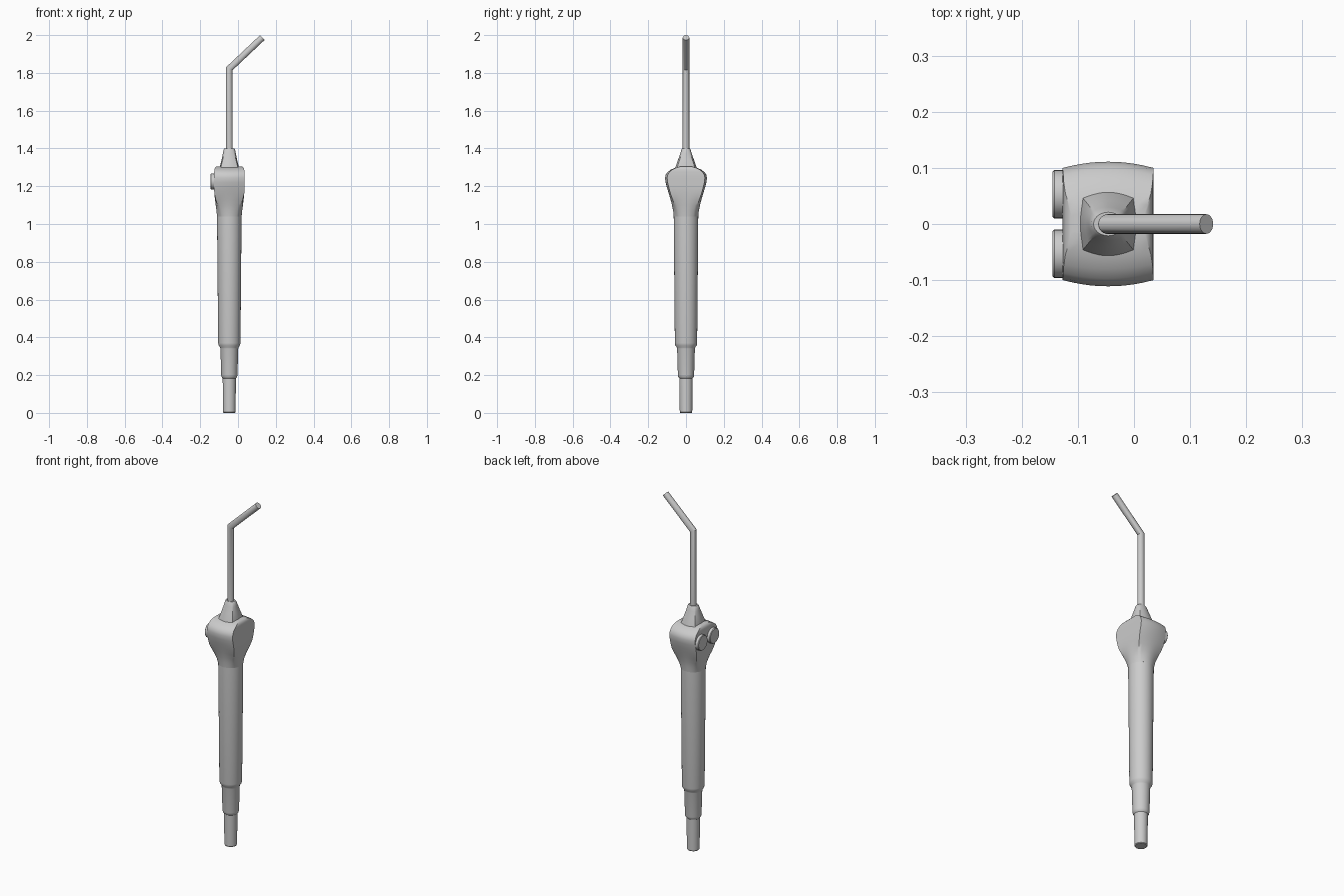
import bpy, bmesh, math
from mathutils import Vector, Matrix

if "Cube" in bpy.data.objects:
    bpy.data.objects.remove(bpy.data.objects["Cube"])

AXIS = -0.046   # x of the handle's centre line
SEG = 48

metal = bpy.data.materials.new("satin_grey")
metal.use_nodes = True
GREY = (0.6, 0.6, 0.6, 1)
metal.diffuse_color = GREY
metal.node_tree.nodes["Principled BSDF"].inputs["Base Color"].default_value = GREY


def loft(name, rings, angle=35):
    """Skin a list of closed rings, cap both ends and smooth by angle."""
    bm = bmesh.new()
    loops = [[bm.verts.new(p) for p in ring] for ring in rings]
    for low, high in zip(loops, loops[1:]):
        n = len(low)
        for i in range(n):
            j = (i + 1) % n
            bm.faces.new((low[i], low[j], high[j], high[i]))
    bm.faces.new(loops[0][::-1])
    bm.faces.new(loops[-1])
    bmesh.ops.recalc_face_normals(bm, faces=bm.faces)
    mesh = bpy.data.meshes.new(name)
    bm.to_mesh(mesh)
    bm.free()
    mesh.materials.append(metal)
    obj = bpy.data.objects.new(name, mesh)
    bpy.context.collection.objects.link(obj)
    bpy.ops.object.select_all(action='DESELECT')
    obj.select_set(True)
    bpy.context.view_layer.objects.active = obj
    bpy.ops.object.shade_smooth_by_angle(angle=math.radians(angle))
    return obj


def section(z, a, b, box=0.0):
    """Ellipse blended towards a box with bowed front and back."""
    ring = []
    for i in range(SEG):
        t = 2 * math.pi * i / SEG
        c, s = math.cos(t), math.sin(t)
        m = max(abs(c), abs(s))
        sx, sy = c / m, s / m
        x = c + (sx - c) * box
        y = s + (sy * (1 - 0.1 * sx * sx) - s) * box
        ring.append(Vector((AXIS + a * x, b * y, z)))
    return ring


# Stepped handle, bottom to neck
handle = [(0, .030), (.004, .033), (.183, .035), (.19, .041), (.2, .043),
          (.34, .047), (.347, .049), (.358, .057), (.37, .059), (1.045, .065)]
loft("handle", [section(z, r, r) for z, r in handle])

# Flared head with flat sides: height, half width, half depth, boxiness
head = [(1.04, .065, .065, 0), (1.07, .068, .068, .2), (1.1, .072, .074, .5),
        (1.13, .076, .082, .8), (1.16, .079, .091, 1), (1.19, .081, .1, 1),
        (1.22, .081, .108, 1), (1.245, .081, .111, 1), (1.262, .081, .107, 1),
        (1.276, .08, .097, 1), (1.288, .079, .08, 1), (1.297, .076, .06, 1),
        (1.303, .07, .038, 1), (1.305, .065, .02, 1)]
loft("head", [section(*r) for r in head], 42)

# Tapered collar, square at the base and round at the top
collar = [(1.27, .053, .064, .6), (1.3, .051, .056, .6), (1.34, .041, .042, .5),
          (1.375, .034, .03, .3), (1.395, .03, .024, .1), (1.4, .026, .021, 0)]
loft("nozzle_collar", [section(*r) for r in collar])

# Bent tube with a mitred elbow
path = [Vector((AXIS, 0, 1.38)), Vector((AXIS, 0, 1.822)), Vector((.129, 0, 1.987))]
bend = math.atan2(path[2].x - path[1].x, path[2].z - path[1].z)


def tube_ring(centre, tilt, radius, stretch=1.0):
    turn = Matrix.Rotation(tilt, 3, 'Y')
    ring = []
    for i in range(24):
        t = 2 * math.pi * i / 24
        ring.append(centre + turn @ Vector((radius * stretch * math.cos(t), radius * math.sin(t), 0)))
    return ring


loft("nozzle_tube", [tube_ring(path[0], 0, .018),
                     tube_ring(path[1], bend / 2, .0175, 1 / math.cos(bend / 2)),
                     tube_ring(path[2], bend, .0175)], 30)

# Two push buttons on the right side of the head
for side, y in (("left", -.053), ("right", .053)):
    rings = []
    for x, r in ((-.115, .043), (-.142, .043), (-.145, .04)):
        rings.append([Vector((x, y + r * math.cos(2 * math.pi * i / 32),
                              1.225 + r * math.sin(2 * math.pi * i / 32))) for i in range(32)])
    loft("button_" + ("front" if side == "left" else "back"), rings, 30)
